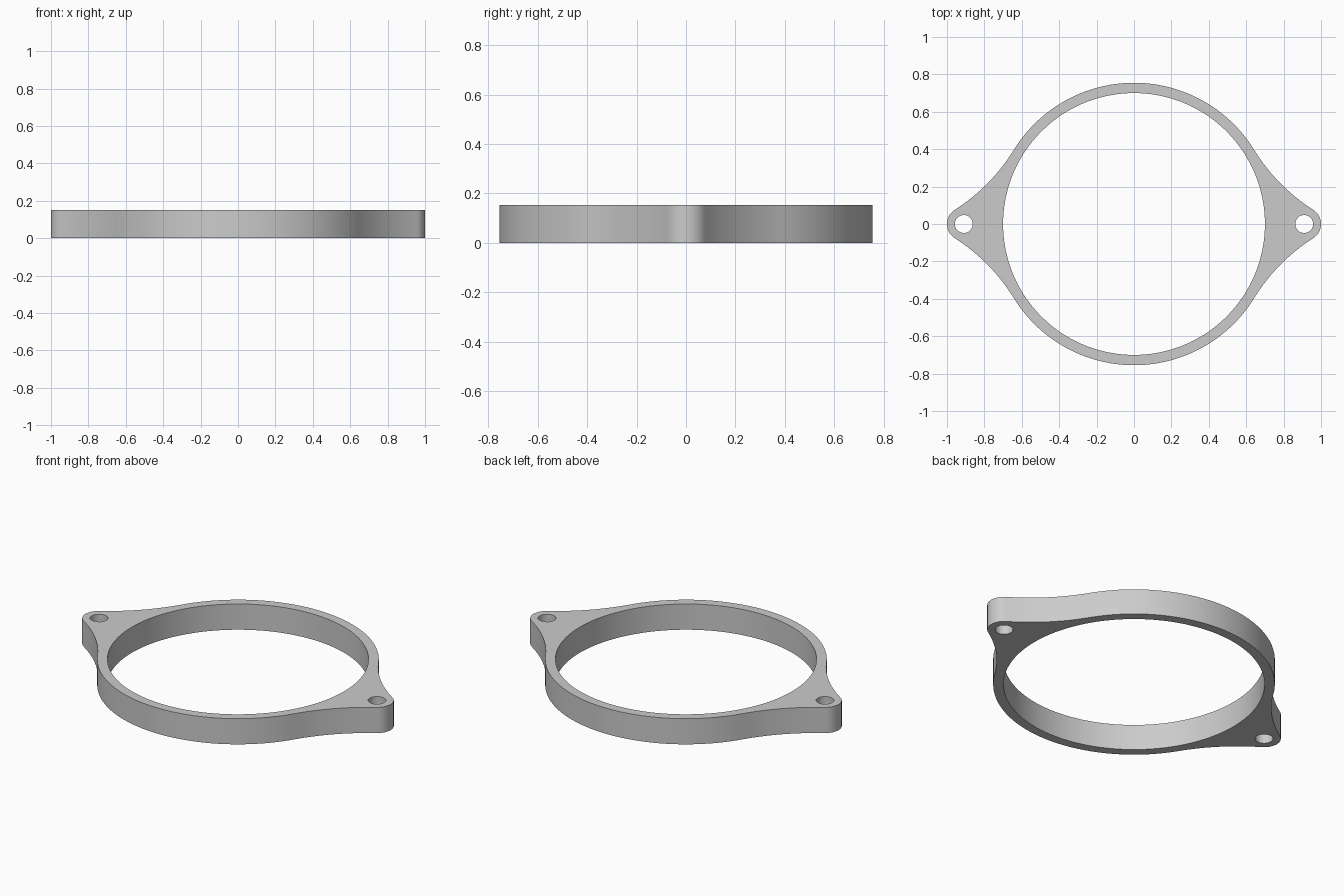
import bpy
import bmesh
from math import cos, sin, pi, atan2, acos, radians
from mathutils import Vector

cube = bpy.data.objects.get("Cube")
if cube:
    bpy.data.objects.remove(cube, do_unlink=True)

THICK = 0.152
RING_R, BORE_R = 0.755, 0.70
EAR_X, EAR_R, HOLE_R = 0.91, 0.09, 0.048
FILLET_R = 1.0


def arc(cx, cy, r, start, end, steps):
    """Points along an arc, both ends included."""
    angles = [start + (end - start) * i / steps for i in range(steps + 1)]
    return [Vector((cx + r * cos(a), cy + r * sin(a), 0)) for a in angles]


def circle(cx, r, steps):
    return arc(cx, 0, r, 0, 2 * pi, steps)[:-1]


# Outer outline: ear tip, concave fillet and ring, tangent to one another
to_ring, to_ear = RING_R + FILLET_R, EAR_R + FILLET_R
a_ring = acos((to_ring**2 + EAR_X**2 - to_ear**2) / (2 * to_ring * EAR_X))
fx, fy = to_ring * cos(a_ring), to_ring * sin(a_ring)
a_ear = atan2(fy, fx - EAR_X)

quarter = arc(EAR_X, 0, EAR_R, 0, a_ear, 10)
quarter += arc(fx, fy, FILLET_R, a_ear + pi, a_ring + pi, 16)[1:]
quarter += arc(0, 0, RING_R, a_ring, pi / 2, 24)[1:]
half = quarter + [Vector((-p.x, p.y, 0)) for p in reversed(quarter[:-1])]
outline = half + [Vector((p.x, -p.y, 0)) for p in reversed(half[1:-1])]

# Flat plate with the bore and two bolt holes, extruded upward
bm = bmesh.new()
edges = []
for loop in (outline, circle(0, BORE_R, 128),
             circle(EAR_X, HOLE_R, 32), circle(-EAR_X, HOLE_R, 32)):
    verts = [bm.verts.new(p) for p in loop]
    edges += [bm.edges.new((v, verts[i - 1])) for i, v in enumerate(verts)]
bmesh.ops.triangle_fill(bm, edges=edges, use_beauty=True, use_dissolve=False)
top = bmesh.ops.extrude_face_region(bm, geom=bm.faces[:], use_keep_orig=True)
bmesh.ops.translate(bm, vec=(0, 0, THICK),
                    verts=[g for g in top["geom"] if isinstance(g, bmesh.types.BMVert)])
bmesh.ops.recalc_face_normals(bm, faces=bm.faces[:])

mesh = bpy.data.meshes.new("flange_ring")
bm.to_mesh(mesh)
bm.free()
flange = bpy.data.objects.new("flange_ring", mesh)
bpy.context.collection.objects.link(flange)

# Plain grey
grey = bpy.data.materials.new("light_grey")
grey.use_nodes = True
colour = (0.6, 0.6, 0.6, 1)
grey.diffuse_color = colour
grey.node_tree.nodes["Principled BSDF"].inputs["Base Color"].default_value = colour
mesh.materials.append(grey)

# Smooth walls with crisp rims
bpy.ops.object.select_all(action="DESELECT")
flange.select_set(True)
bpy.context.view_layer.objects.active = flange
bpy.ops.object.shade_smooth_by_angle(angle=radians(30))
